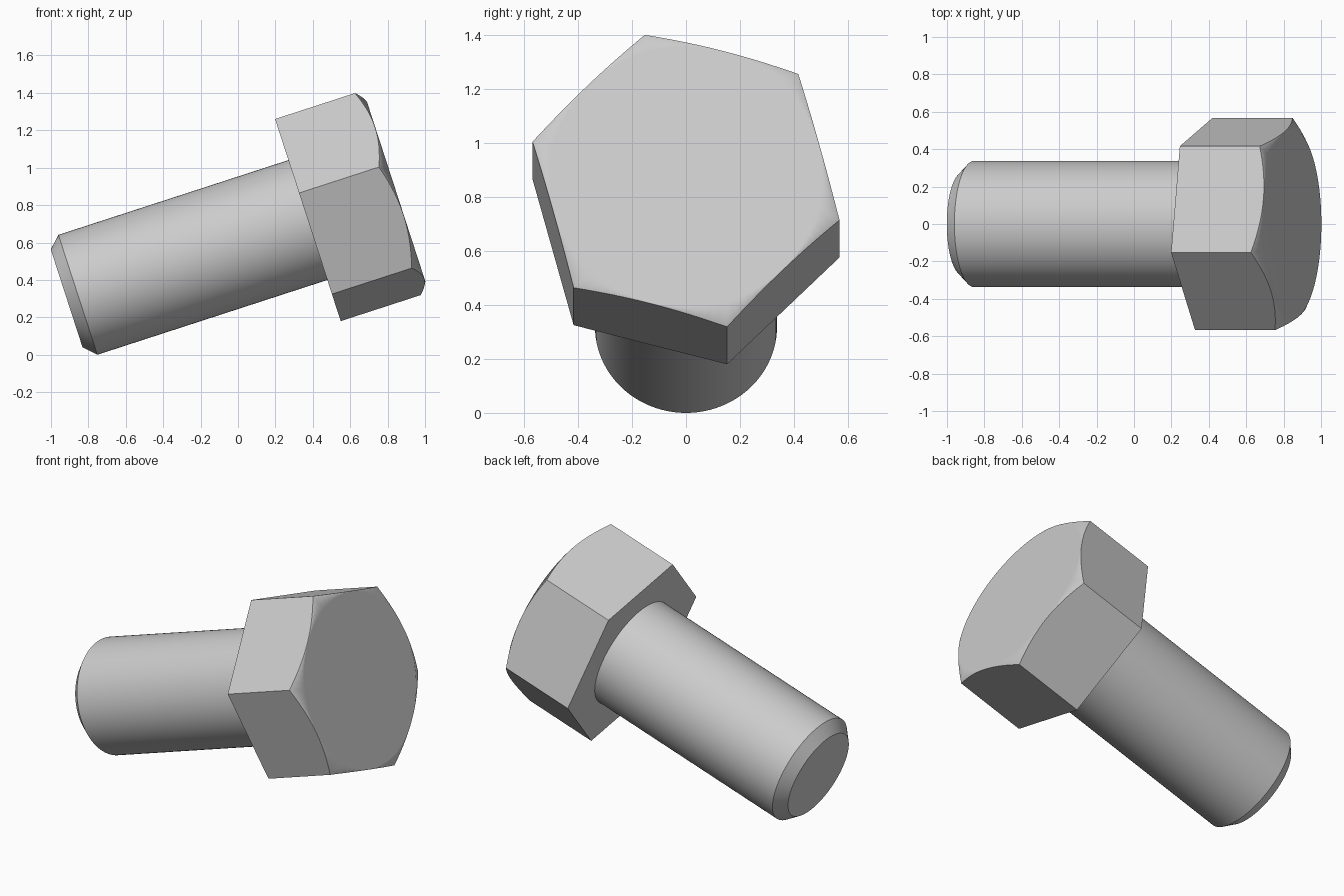
import bpy, bmesh
from math import cos, sin, pi, radians, tan
from mathutils import Matrix

cube = bpy.data.objects.get("Cube")
if cube:
    bpy.data.objects.remove(cube, do_unlink=True)

SEGMENTS = 96            # multiple of six, so the hexagon corners land on points
SHANK_RADIUS, TIP_RADIUS, TIP_CHAMFER = 0.337, 0.275, 0.063
HEAD_START, HEAD_END = 1.356, 1.852
HEX_RADIUS = 0.588
HEX_APOTHEM = HEX_RADIUS * cos(pi / 6)
FACE_RADIUS = HEX_APOTHEM - 0.003

# Bolt axis leans back from the tip, 18 degrees above the ground
PLACEMENT = Matrix.Translation((-0.916, 0, 0.301)) @ Matrix.Rotation(radians(72), 4, 'Y')

steel = bpy.data.materials.new("steel grey")
steel.use_nodes = True
colour = (0.6, 0.6, 0.6, 1)
steel.diffuse_color = colour
steel.node_tree.nodes["Principled BSDF"].inputs["Base Color"].default_value = colour


def circle(radius, height):
    return lambda angle: (radius, height)


def hexagon(height_at):
    """Hexagon outline whose height depends on the distance from the axis."""
    def point(angle):
        radius = HEX_APOTHEM / cos(angle % (pi / 3) - pi / 6)
        return radius, height_at(radius)
    return point


def loft(name, rings, start=0.0):
    """Skin a closed solid through rings stacked along the axis."""
    bm = bmesh.new()
    loops = []
    for ring in rings:
        loop = []
        for i in range(SEGMENTS):
            angle = 2 * pi * i / SEGMENTS
            radius, height = ring(angle)
            loop.append(bm.verts.new((radius * cos(angle + start),
                                      radius * sin(angle + start), height)))
        loops.append(loop)
    for low, high in zip(loops, loops[1:]):
        for i in range(SEGMENTS):
            j = (i + 1) % SEGMENTS
            bm.faces.new((low[i], low[j], high[j], high[i]))
    bm.faces.new(loops[0][::-1])
    bm.faces.new(loops[-1])
    bmesh.ops.recalc_face_normals(bm, faces=bm.faces)
    mesh = bpy.data.meshes.new(name)
    bm.to_mesh(mesh)
    bm.free()
    mesh.materials.append(steel)
    obj = bpy.data.objects.new(name, mesh)
    bpy.context.collection.objects.link(obj)
    obj.matrix_world = PLACEMENT
    # Smooth the round surfaces, keep the corners sharp and the ends flat
    bpy.ops.object.select_all(action='DESELECT')
    obj.select_set(True)
    bpy.context.view_layer.objects.active = obj
    bpy.ops.object.shade_smooth_by_angle(angle=radians(35))
    weighted = obj.modifiers.new("flat ends", 'WEIGHTED_NORMAL')
    weighted.keep_sharp = True
    return obj


# Round shank with a chamfered tip
loft("shank", [circle(TIP_RADIUS, 0), circle(SHANK_RADIUS, TIP_CHAMFER),
               circle(SHANK_RADIUS, HEAD_START + 0.01)])

# Hexagonal head, its outer corners trimmed by a 30 degree cone
loft("hex_head", [hexagon(lambda r: HEAD_START),
                  hexagon(lambda r: HEAD_END - (r - FACE_RADIUS) * tan(pi / 6)),
                  circle(FACE_RADIUS, HEAD_END)], start=radians(15))
